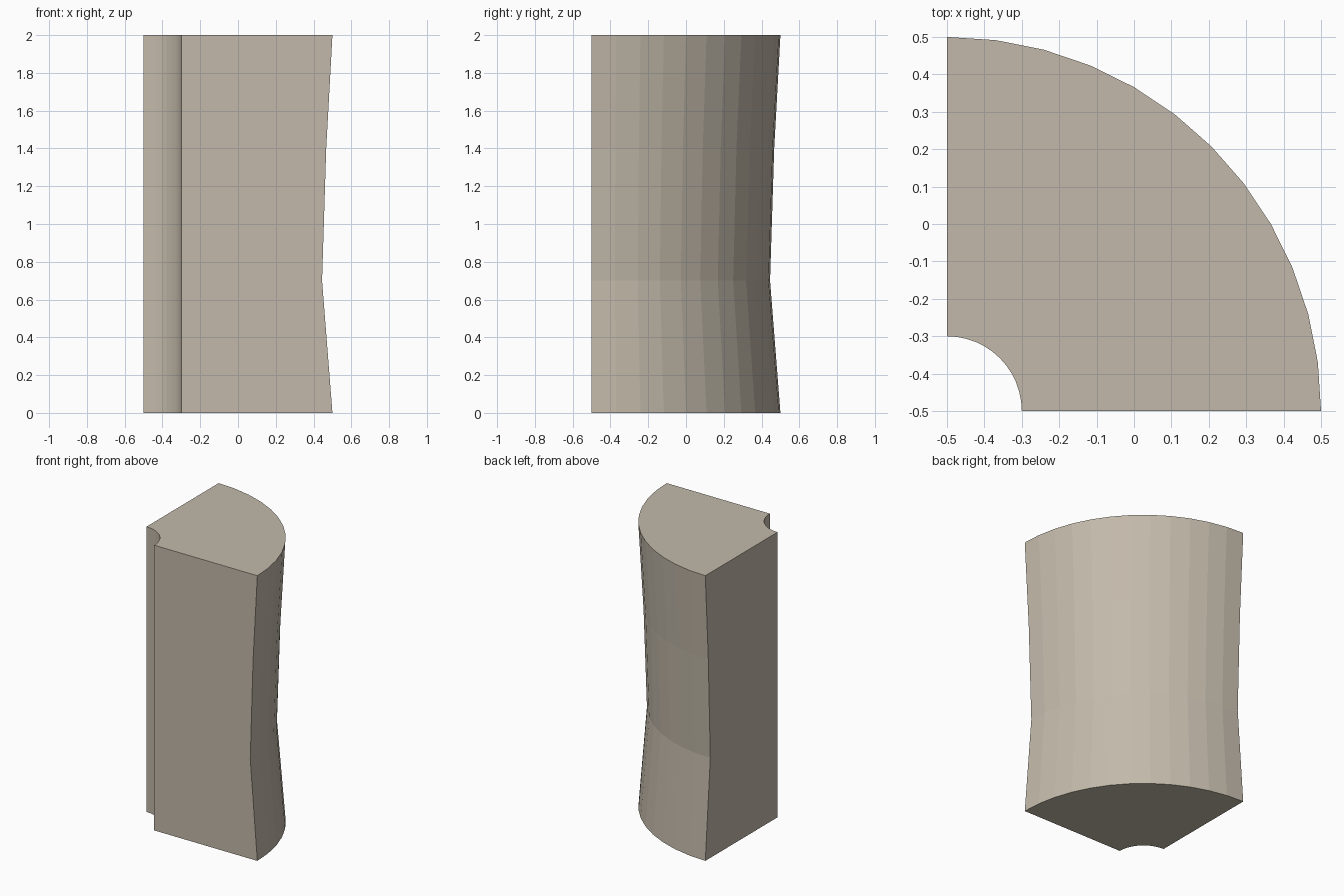
import bpy, bmesh, math

if "Cube" in bpy.data.objects:
    bpy.data.objects.remove(bpy.data.objects["Cube"])

SEGMENTS = 12
CORNER = (-0.5, -0.5)                                     # centre of both arcs
OUTER = [(0, 1.0), (0.7, 0.945), (1.4, 0.967), (2, 1.0)]  # (height, radius)
INNER_RADIUS = 0.2

stone = bpy.data.materials.new("warm_grey_stone")
stone.diffuse_color = (0.54, 0.485, 0.40, 1)
stone.use_nodes = True
stone.node_tree.nodes["Principled BSDF"].inputs["Base Color"].default_value = stone.diffuse_color

bm = bmesh.new()


def arc(radius, z):
    """Quarter circle of vertices around the corner."""
    angles = [math.pi / 2 * i / SEGMENTS for i in range(SEGMENTS + 1)]
    return [bm.verts.new((CORNER[0] + radius * math.cos(a),
                          CORNER[1] + radius * math.sin(a), z)) for a in angles]


outer = [arc(r, z) for z, r in OUTER]
inner = [arc(INNER_RADIUS, z) for z in (0, 2)]

# Curved walls: waisted outside, straight bore inside
for rings in (outer, inner):
    for low, high in zip(rings, rings[1:]):
        for i in range(SEGMENTS):
            bm.faces.new((low[i], low[i + 1], high[i + 1], high[i]))

# Flat radial walls
for end in (0, -1):
    bm.faces.new([ring[end] for ring in outer] + [inner[1][end], inner[0][end]])

# Top and bottom caps
for out_ring, in_ring in ((outer[0], inner[0]), (outer[-1], inner[1])):
    bm.faces.new(out_ring + in_ring[::-1])

bmesh.ops.recalc_face_normals(bm, faces=bm.faces)
mesh = bpy.data.meshes.new("quarter_column")
bm.to_mesh(mesh)
bm.free()
mesh.materials.append(stone)
column = bpy.data.objects.new("quarter_column", mesh)
bpy.context.collection.objects.link(column)
